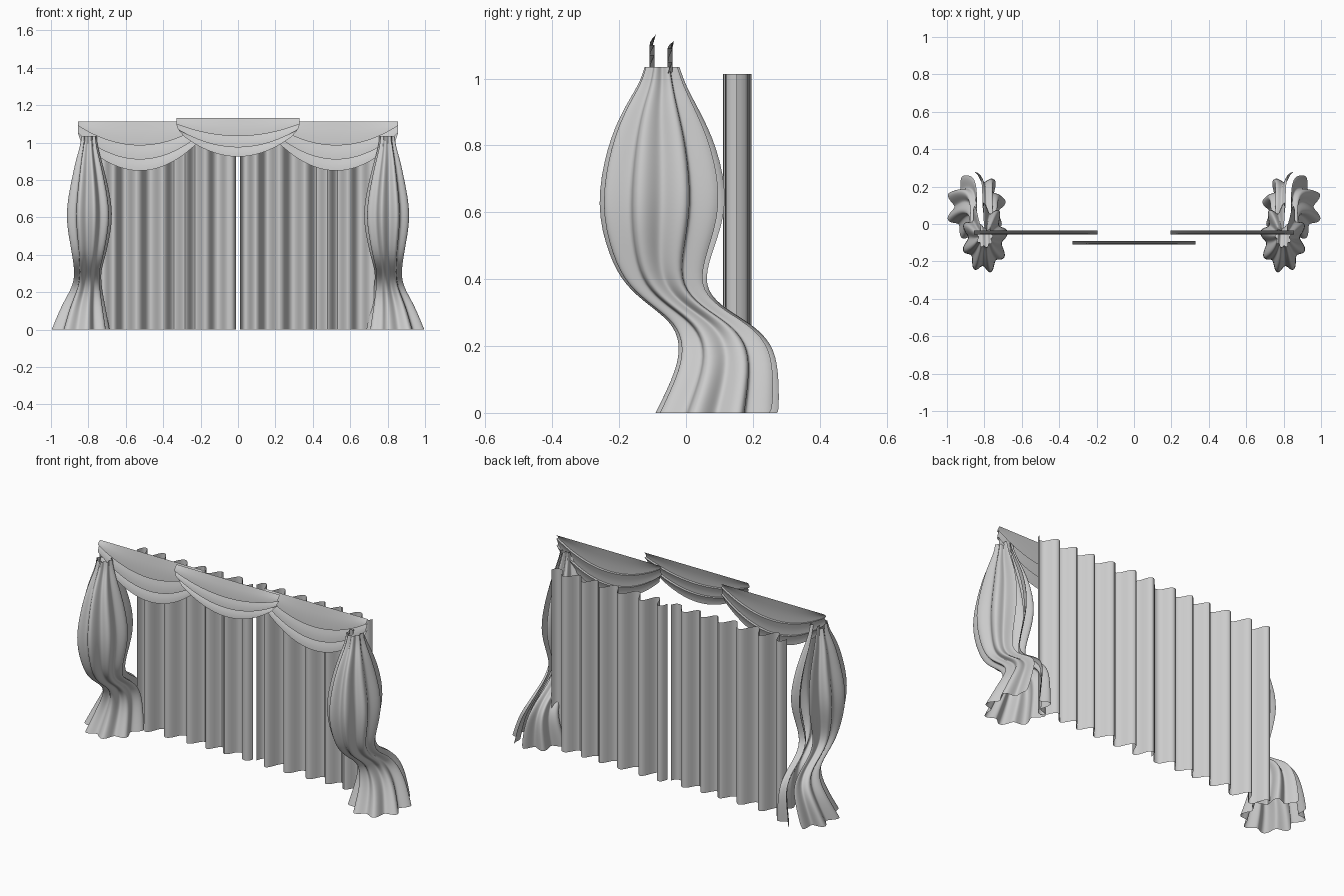
import bpy
from math import sin, cos, pi, tanh, radians

if "Cube" in bpy.data.objects:
    bpy.data.objects.remove(bpy.data.objects["Cube"])


def sheet(name, rows, subdiv=0, angle=40):
    """Mesh a grid of points (list of equal-length rows) into one open cloth sheet."""
    w = len(rows[0])
    verts = [p for r in rows for p in r]
    faces = [(j * w + i, j * w + i + 1, (j + 1) * w + i + 1, (j + 1) * w + i)
             for j in range(len(rows) - 1) for i in range(w - 1)]
    me = bpy.data.meshes.new(name)
    me.from_pydata(verts, [], faces)
    ob = bpy.data.objects.new(name, me)
    bpy.context.collection.objects.link(ob)
    bpy.ops.object.select_all(action='DESELECT')
    ob.select_set(True)
    bpy.context.view_layer.objects.active = ob
    if subdiv:
        bpy.ops.object.shade_smooth()
        m = ob.modifiers.new("smooth_cloth", 'SUBSURF')
        m.levels = m.render_levels = subdiv
    else:
        bpy.ops.object.shade_smooth_by_angle(angle=radians(angle))
    return ob


# Back curtains: two identical pleated panels hanging straight down
def back_curtain(name, x0, width=0.74, pleats=6, steps=144):
    line = []
    for i in range(steps + 1):
        t = i / steps
        ph = 2 * pi * pleats * t + 0.5 * sin(2 * pi * t * 1.5)
        amp = 0.037 + 0.006 * sin(5 * t + 1)
        y = 0.153 + amp * tanh(2.4 * sin(ph)) / tanh(2.4)
        x = x0 + width * t + 0.011 * sin(2 * ph) * sin(pi * t) ** 0.3
        line.append((x, y))
    sheet(name, [[(x, y, z) for x, y in line] for z in (1.013, 0.5, 0.0)])


back_curtain("back_curtain_left", -0.75)
back_curtain("back_curtain_right", 0.012)


# Valance swags: each row is (half width, z at ends, z at middle, y offset)
def swag(name, cx, y, tiers, top):
    rows_def = [(0.33, top, top, 0.0)]
    for hw, ze, zm in tiers:
        prev = rows_def[-1]
        if len(rows_def) > 1:                       # ledge under the tier above
            rows_def.append((prev[0], prev[1], prev[2], -0.004))
            prev = rows_def[-1]
        for k in (0.35, 0.7, 1.0):
            mix = [a + (b - a) * k for a, b in zip(prev[:3], (hw, ze, zm))]
            rows_def.append((*mix, prev[3] + (-0.019 - prev[3]) * sin(k * pi / 2)))
    rows = []
    for hw, ze, zm, dy in rows_def:
        us = [-1 + i / 16 for i in range(33)]
        rows.append([(cx + hw * u, y + dy, zm + (ze - zm) * u * u) for u in us])
    sheet(name, rows)


side_tiers = [(0.33, 1.09, 0.985), (0.33, 1.05, 0.91), (0.315, 1.005, 0.85)]
mid_tiers = [(0.33, 1.10, 1.035), (0.32, 1.07, 0.975), (0.285, 1.03, 0.925)]
swag("swag_left", -0.525, -0.036, side_tiers, 1.112)
swag("swag_right", 0.525, -0.036, side_tiers, 1.112)
swag("swag_middle", 0.0, -0.09, mid_tiers, 1.132)

# Side drapes: gathered at the top, bulging, tied back low, flaring at the floor
# Each level: z, x min, x max, y min, y max
levels = [
    (1.035, 0.755, 0.84, -0.125, -0.02),
    (0.985, 0.752, 0.845, -0.14, -0.005),
    (0.91, 0.73, 0.87, -0.19, 0.035),
    (0.80, 0.70, 0.895, -0.24, 0.09),
    (0.62, 0.663, 0.932, -0.275, 0.128),
    (0.47, 0.69, 0.905, -0.235, 0.07),
    (0.38, 0.712, 0.888, -0.185, 0.05),
    (0.32, 0.73, 0.88, -0.11, 0.10),
    (0.27, 0.732, 0.88, -0.045, 0.19),
    (0.21, 0.725, 0.90, -0.02, 0.255),
    (0.13, 0.71, 0.95, -0.03, 0.275),
    (0.0, 0.685, 1.005, -0.095, 0.275),
]


def side_drape(name, side, pleats=8, per=8):
    rows = []
    gap_at, half_gap = radians(75), radians(11)     # open seam at the back
    n = pleats * per
    for z, xa, xb, ya, yb in levels:
        row = []
        for i in range(n + 1):
            t = i / n
            a = gap_at + half_gap + t * (2 * pi - 2 * half_gap)
            fold = 0.5 - 0.5 * cos(2 * pi * pleats * t)
            r = 1.02 - (0.27 + 0.05 * sin(9 * t)) * fold
            x = (xa + xb) / 2 + (xb - xa) / 2 * r * cos(a)
            y = (ya + yb) / 2 + (yb - ya) / 2 * r * sin(a)
            row.append((side * x, y, z))
        rows.append(row)
    sheet(name, rows, subdiv=2)


side_drape("side_drape_left", -1)
side_drape("side_drape_right", 1)
